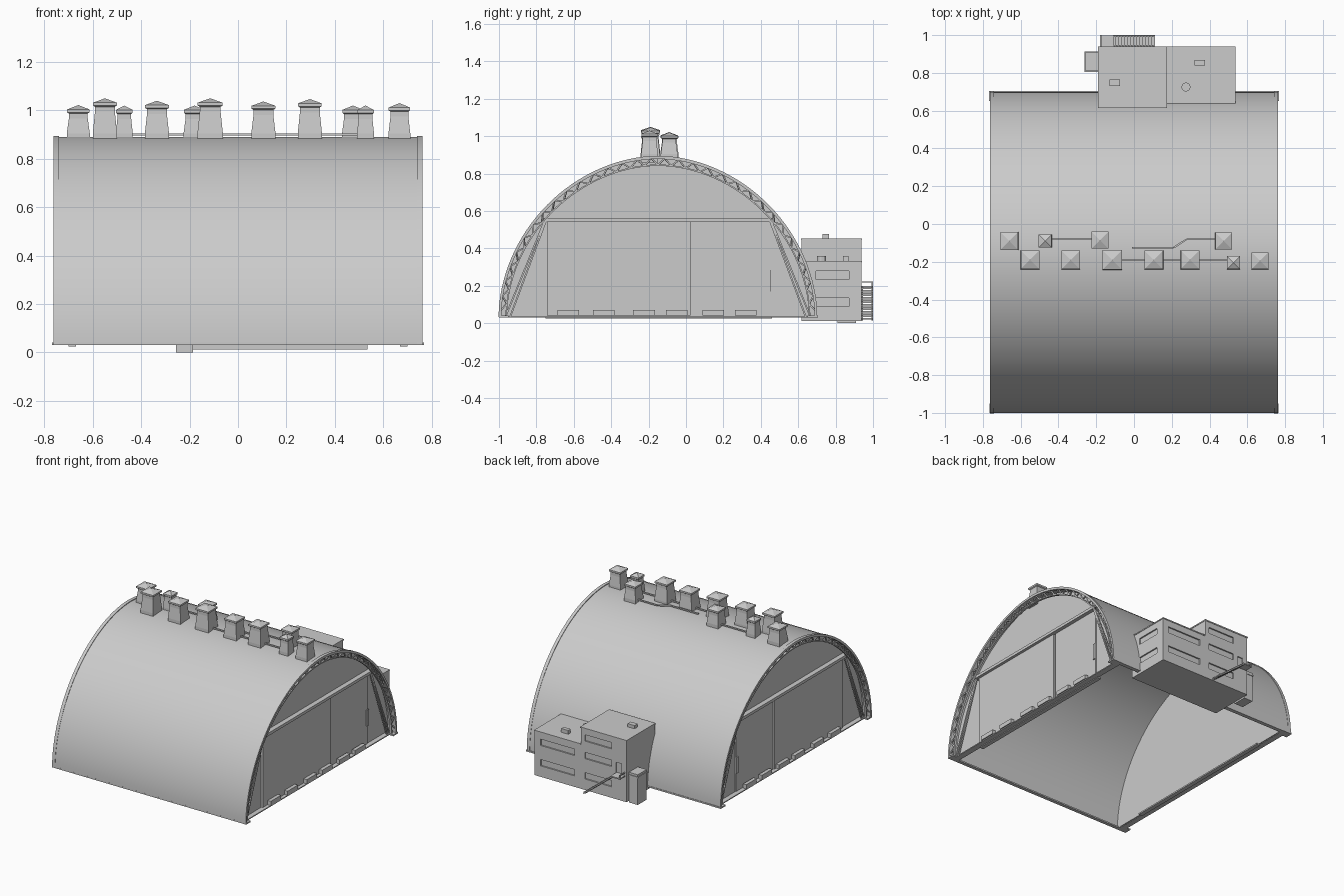
import bpy, bmesh, math
from mathutils import Vector, Matrix

if "Cube" in bpy.data.objects:
    bpy.data.objects.remove(bpy.data.objects["Cube"])

CY, Z0 = -0.15, 0.033          # arch centre line and base height


def arch(a, h, n=64):
    """Half superellipse profile as (y, z) points."""
    pts = []
    for i in range(n + 1):
        t = math.pi * i / n
        c, s = math.cos(t), max(math.sin(t), 0)
        pts.append((CY - a * math.copysign(abs(c) ** (2 / 1.91), c), Z0 + h * s ** (2 / 1.91)))
    return pts


def finish(bm, name, smooth=False):
    bmesh.ops.recalc_face_normals(bm, faces=bm.faces)
    me = bpy.data.meshes.new(name)
    bm.to_mesh(me)
    bm.free()
    ob = bpy.data.objects.new(name, me)
    bpy.context.collection.objects.link(ob)
    if smooth:
        bpy.context.view_layer.objects.active = ob
        ob.select_set(True)
        bpy.ops.object.shade_smooth_by_angle(angle=math.radians(35))
        ob.select_set(False)
    return ob


def add_box(bm, x0, x1, y0, y1, z0, z1):
    m = Matrix.Translation(((x0 + x1) / 2, (y0 + y1) / 2, (z0 + z1) / 2))
    bmesh.ops.create_cube(bm, size=1, matrix=m @ Matrix.Diagonal((x1 - x0, y1 - y0, z1 - z0, 1)))


def boxes(name, items):
    bm = bmesh.new()
    for b in items:
        add_box(bm, *b)
    return finish(bm, name)


def bars(name, segs, t):
    """Square bars between pairs of points."""
    bm = bmesh.new()
    for a, b in segs:
        a, b = Vector(a), Vector(b)
        d = b - a
        m = Matrix.Translation((a + b) / 2) @ d.to_track_quat('Z', 'Y').to_matrix().to_4x4()
        bmesh.ops.create_cube(bm, size=1, matrix=m @ Matrix.Diagonal((t, t, d.length, 1)))
    return finish(bm, name)


def arch_band(name, outer, inner, x0, x1, smooth=True):
    """Closed arched band between two profiles, extruded along x."""
    bm = bmesh.new()
    rings = [[bm.verts.new((x, p[0], p[1])) for p in prof]
             for x, prof in ((x0, outer), (x1, outer), (x1, inner), (x0, inner))]
    for k in range(4):
        r, s = rings[k], rings[(k + 1) % 4]
        for i in range(len(r) - 1):
            bm.faces.new((r[i], r[i + 1], s[i + 1], s[i]))
    for i in (0, -1):
        bm.faces.new([r[i] for r in rings])
    return finish(bm, name, smooth)


def mirror_x(ob):
    mod = ob.modifiers.new("mirror", 'MIRROR')
    mod.use_axis[0] = True


# Roof shell and base rails
arch_band("arched_roof", arch(0.85, 0.857), arch(0.842, 0.849), -0.758, 0.758)
boxes("base_rails", [(-0.765, 0.765, -1.0, -0.975, 0.03, 0.04),
                     (-0.765, 0.765, 0.675, 0.703, 0.03, 0.04)])

# End arches: outer rim, inner chord and zig-zag lattice
mirror_x(arch_band("outer_rim", arch(0.852, 0.862), arch(0.838, 0.845), 0.74, 0.763))
mirror_x(arch_band("inner_chord", arch(0.815, 0.816), arch(0.807, 0.808), 0.735, 0.75))
out, inn = arch(0.842, 0.85), arch(0.812, 0.812)
zig = []
for i in range(1, 62, 2):
    zig.append(((0.75, *out[i]), (0.742, *inn[i + 1])))
    zig.append(((0.742, *inn[i + 1]), (0.75, *out[i + 2])))
mirror_x(bars("lattice_bracing", zig, 0.008))

# Gable wall filling the arch
bm = bmesh.new()
face = bm.faces.new([bm.verts.new((0.70, y, z)) for y, z in arch(0.84, 0.847)])
ext = bmesh.ops.extrude_face_region(bm, geom=[face])
bmesh.ops.translate(bm, vec=(-0.012, 0, 0), verts=[v for v in ext['geom'] if isinstance(v, bmesh.types.BMVert)])
mirror_x(finish(bm, "gable_wall"))

# Sliding doors, header beam, wicket door, ground rail
mirror_x(boxes("hangar_doors", [(0.70, 0.715, -0.742, 0.025, 0.04, 0.545),
                                (0.70, 0.708, 0.035, 0.448, 0.04, 0.545)]))
mirror_x(boxes("header_beam", [(0.70, 0.735, -0.765, 0.475, 0.542, 0.562)]))
mirror_x(boxes("side_hatch", [(0.708, 0.716, 0.43, 0.452, 0.17, 0.285)]))
mirror_x(boxes("door_rail", [(0.69, 0.765, -1.0, -0.95, 0.03, 0.04),
                             (0.69, 0.768, 0.65, 0.705, 0.03, 0.04),
                             (0.695, 0.735, -0.97, 0.67, 0.03, 0.037),
                             (0.67, 0.70, -0.75, 0.46, 0.025, 0.035)]))
mirror_x(bars("diagonal_braces", [((0.725, CY + s * d, 0.035), (0.725, CY + s * e, 0.55))
                                  for s in (-1, 1) for d, e in ((0.815, 0.605), (0.79, 0.598))], 0.009))

# Low ballast boxes along the doors
low = []
for y in (-0.63, -0.44, -0.225, -0.05, 0.145, 0.32):
    low.append((0.715, 0.74, y - 0.058, y + 0.058, 0.04, 0.07))
mirror_x(boxes("ballast_boxes", low))


# Ridge vents: tapered square shaft with flared pyramid cap
def vent(name, x, y, w, top):
    h = w / 2
    levels = [(h, 0.86), (h, 0.905), (h * 0.82, top - 0.055), (h * 0.82, top - 0.035),
              (h * 0.98, top - 0.03), (h * 0.98, top - 0.018)]
    bm = bmesh.new()
    rings = [[bm.verts.new((x + sx * r, y + sy * r, z)) for sx, sy in ((-1, -1), (1, -1), (1, 1), (-1, 1))]
             for r, z in levels]
    for a, b in zip(rings, rings[1:]):
        for i in range(4):
            bm.faces.new((a[i], a[(i + 1) % 4], b[(i + 1) % 4], b[i]))
    tip = bm.verts.new((x, y, top))
    for i in range(4):
        bm.faces.new((rings[-1][i], rings[-1][(i + 1) % 4], tip))
    bm.faces.new(rings[0][::-1])
    finish(bm, name)


vents = [(-0.55, -0.19, 0.10, 1.05), (-0.335, -0.19, 0.10, 1.04), (-0.115, -0.19, 0.105, 1.05),
         (0.105, -0.19, 0.10, 1.037), (0.297, -0.19, 0.10, 1.047), (0.527, -0.205, 0.07, 1.02),
         (0.667, -0.195, 0.09, 1.03), (-0.66, -0.09, 0.095, 1.022), (-0.47, -0.09, 0.07, 1.02),
         (-0.18, -0.085, 0.09, 1.02), (0.475, -0.09, 0.09, 1.02)]
for i, v in enumerate(vents):
    vent(f"ridge_vent_{i + 1}", *v)

# Thin pipes joining the vents
P = 0.9
bars("ridge_pipes", [((-0.47, -0.078, P), (-0.18, -0.078, P)), ((-0.01, -0.125, P), (0.21, -0.125, P)),
                     ((0.21, -0.125, P), (0.28, -0.08, P)), ((0.28, -0.08, P), (0.475, -0.08, P)),
                     ((-0.115, -0.19, P), (0.527, -0.19, P))], 0.009)


# Annex blocks with recessed windows
def annex(name, x0, x1, z1, windows):
    ob = boxes(name, [(x0, x1, 0.618, 0.938, 0.012, z1)])
    cut = boxes(name + "_window_cutter", windows)
    cut.hide_render = True
    cut.hide_viewport = True
    mod = ob.modifiers.new("windows", 'BOOLEAN')
    mod.object = cut
    mod.operation = 'DIFFERENCE'
    mod.solver = 'EXACT'


rows = ((0.09, 0.135), (0.235, 0.28))
annex("low_annex", 0.172, 0.535, 0.33,
      [(0.22, 0.49, 0.928, 0.95, a, b) for a, b in rows] + [(0.525, 0.55, 0.695, 0.872, a, b) for a, b in rows])
annex("tall_annex", -0.188, 0.172, 0.45,
      [(-0.07, 0.14, 0.928, 0.95, a, b) for a, b in rows + ((0.36, 0.405),)]
      + [(-0.15, -0.105, 0.93, 0.95, 0.2, 0.275)])

# Roof edge trims and small rooftop units
boxes("annex_roof_trim", [(0.172, 0.538, 0.618, 0.941, 0.325, 0.333), (-0.191, 0.175, 0.615, 0.941, 0.444, 0.453)])
boxes("rooftop_units", [(-0.13, -0.075, 0.73, 0.765, 0.45, 0.476), (0.32, 0.375, 0.84, 0.868, 0.33, 0.36)])
bm = bmesh.new()
bmesh.ops.create_cone(bm, cap_ends=True, segments=12, radius1=0.024, radius2=0.024, depth=0.035,
                      matrix=Matrix.Translation((0.275, 0.725, 0.343)))
finish(bm, "round_roof_vent")

# Utility shed beside the annex
boxes("utility_shed", [(-0.257, -0.187, 0.81, 0.91, 0.0, 0.215), (-0.262, -0.186, 0.806, 0.914, 0.19, 0.2)])

# Outside stair up to the annex door, with landing and rails
N = 14
w = 0.22 / N
steps = [(0.11 - (i + 1) * w, 0.11 - i * w, 0.938, 0.998, 0.02 + i * 0.0125, 0.028 + i * 0.0125) for i in range(N)]
boxes("stair_treads", steps + [(-0.178, -0.105, 0.938, 0.998, 0.192, 0.2)])
bars("stair_stringers", [((0.11, y, 0.018), (-0.11, y, 0.192)) for y in (0.942, 0.996)]
     + [((-0.176, 0.94, 0.22), (-0.176, 0.998, 0.22)), ((-0.176, 0.996, 0.19), (-0.176, 0.996, 0.222))], 0.007)
